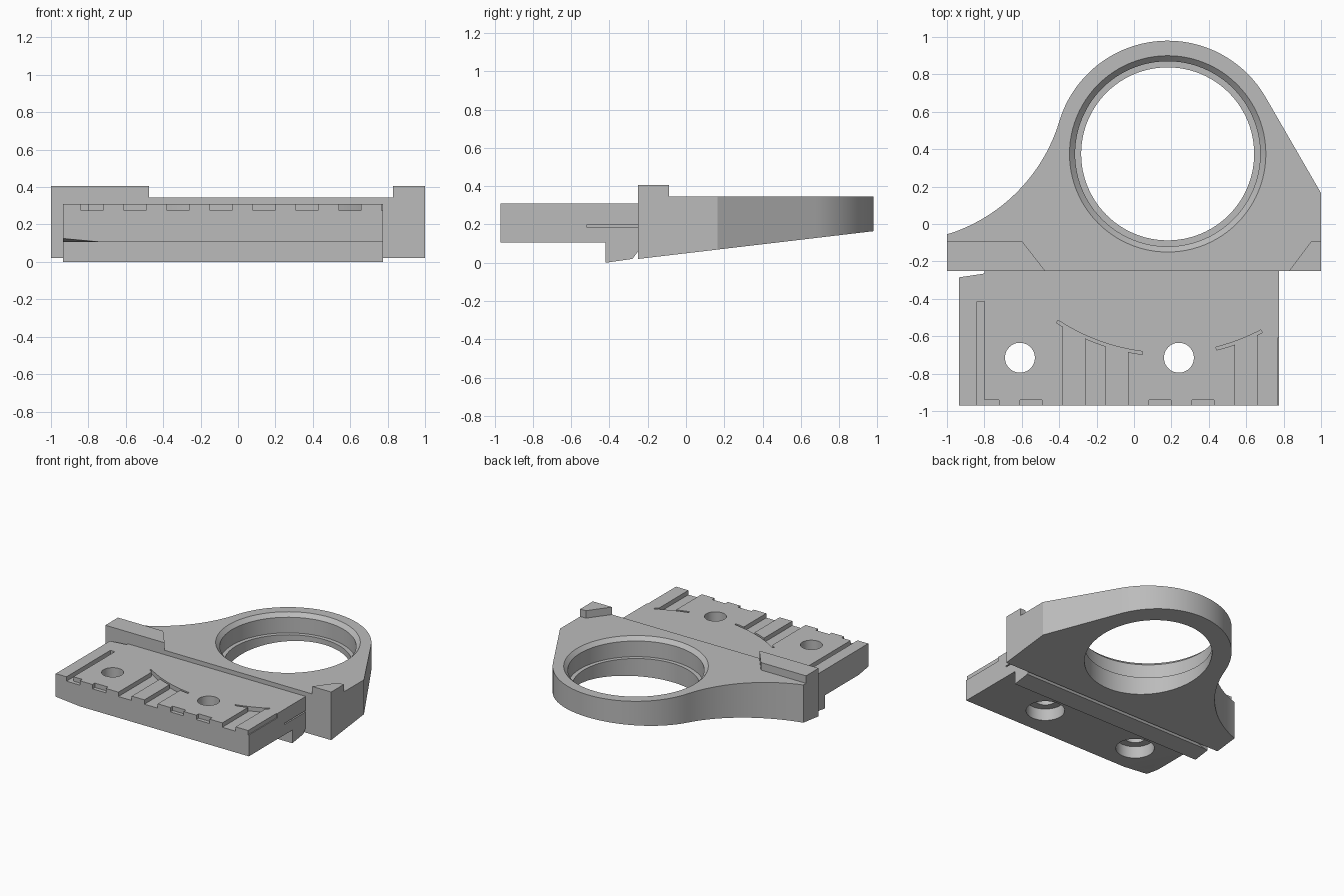
import bpy, bmesh
from math import sin, cos, radians

cube = bpy.data.objects.get("Cube")
if cube:
    bpy.data.objects.remove(cube)

grey = bpy.data.materials.new("plain grey")
grey.use_nodes = True
grey.diffuse_color = (0.5, 0.5, 0.5, 1)
grey.node_tree.nodes["Principled BSDF"].inputs["Base Color"].default_value = (0.5, 0.5, 0.5, 1)

RING = (0.18, 0.375)


def arc(centre, r, a0, a1, n):
    return [(centre[0] + r * cos(radians(a0 + (a1 - a0) * i / n)),
             centre[1] + r * sin(radians(a0 + (a1 - a0) * i / n))) for i in range(n + 1)]


def circle(centre, r, n=64):
    return arc(centre, r, 0, 360, n)[:-1]


def loft(name, rings):
    """Closed solid through matching rings of points."""
    bm = bmesh.new()
    loops = [[bm.verts.new(p) for p in ring] for ring in rings]
    n = len(loops[0])
    bm.faces.new(loops[0])
    bm.faces.new(loops[-1])
    for a, b in zip(loops, loops[1:]):
        for i in range(n):
            j = (i + 1) % n
            bm.faces.new((a[i], a[j], b[j], b[i]))
    bmesh.ops.recalc_face_normals(bm, faces=bm.faces)
    mesh = bpy.data.meshes.new(name)
    bm.to_mesh(mesh)
    bm.free()
    mesh.materials.append(grey)
    obj = bpy.data.objects.new(name, mesh)
    bpy.context.collection.objects.link(obj)
    return obj


def prism(name, outline, z0, z1):
    return loft(name, [[(x, y, z) for x, y in outline] for z in (z0, z1)])


def box(name, x0, x1, y0, y1, z0, z1):
    return prism(name, [(x0, y0), (x1, y0), (x1, y1), (x0, y1)], z0, z1)


def cut(target, cutters):
    """Subtract the cutters, then remove them."""
    for c in cutters:
        c.hide_render = True
        mod = target.modifiers.new("cut", 'BOOLEAN')
        mod.operation = 'DIFFERENCE'
        mod.solver = 'EXACT'
        mod.object = c
    graph = bpy.context.evaluated_depsgraph_get()
    graph.update()
    mesh = bpy.data.meshes.new_from_object(target.evaluated_get(graph))
    target.modifiers.clear()
    target.data = mesh
    for c in cutters:
        bpy.data.objects.remove(c)


# Ring bracket: rounded outline, underside rising towards the back
outline = [(-1, -0.25), (1, -0.25), (1, 0.165)]
outline += arc(RING, 0.605, 29.4, 163.2, 48)
outline += arc((-1.27, 0.813), 0.91, -16.8, -72.7, 24)[1:-1] + [(-1, -0.055)]
bracket = loft("ring_bracket", [
    [(x, y, 0.02 + 0.118 * (y + 0.25)) for x, y in outline],
    [(x, y, 0.345) for x, y in outline]])

# Stepped bore with a chamfered mouth
bore = [(0.4625, -0.1), (0.4625, 0.19), (0.495, 0.19), (0.495, 0.315), (0.525, 0.345), (0.525, 0.5)]
cut(bracket, [loft("bore_cutter", [[(x, y, z) for x, y in circle(RING, r, 96)] for r, z in bore])])

# Raised stops on the bracket's front corners
prism("right_stop", [(-1, -0.25), (-0.475, -0.25), (-0.6, -0.09), (-1, -0.09)], 0.34, 0.405)
prism("left_stop", [(0.83, -0.25), (1, -0.25), (1, -0.09), (0.95, -0.09)], 0.34, 0.405)

# Front plate with a keel under its back edge
section = [(-0.97, 0.105), (-0.42, 0.105), (-0.42, 0.0), (-0.28, 0.02),
           (-0.25, 0.06), (-0.25, 0.31), (-0.97, 0.31)]
plate = loft("front_plate", [[(x, y, z) for y, z in section] for x in (-0.935, 0.775)])

FLOOR, TOP, FRONT = 0.275, 0.4, -1.1
cutters = []

# Bolt holes, counterbored from below
for x in (-0.61, 0.24):
    c = (x, -0.715)
    cutters.append(loft("bolt_cutter", [[(px, py, z) for px, py in circle(c, r, 48)]
                   for r, z in ((0.14, 0), (0.14, 0.2), (0.08, 0.2), (0.08, TOP))]))

# Short notches along the front edge
for x in (-0.84, -0.61, 0.08, 0.31):
    cutters.append(box("notch_cutter", x, x + 0.118, FRONT, -0.94, FLOOR, TOP))

# Long grooves that end on the curved slot
for x0, x1 in ((-0.38, -0.262), (-0.15, -0.032), (0.54, 0.658), (0.768, 0.9)):
    ends = [(x, RING[1] - (1.075 ** 2 - (x - RING[0]) ** 2) ** 0.5) for x in (x1, x0)]
    if x1 > 0.8:
        ends = [(x1, -0.61), (x0, -0.61)]
    cutters.append(prism("groove_cutter", [(x0, FRONT), (x1, FRONT)] + ends, FLOOR, TOP))
cutters.append(box("side_groove_cutter", -0.84, -0.8, FRONT, -0.415, FLOOR, TOP))

# Curved slot around the ring's centre, in two lengths
for a0, a1 in ((236.6, 262.8), (284, 297.9)):
    cutters.append(prism("slot_cutter", arc(RING, 1.081, a0, a1, 16) + arc(RING, 1.065, a1, a0, 16),
                         FLOOR, TOP))

# Back corner relief, side slit and bevelled front corner
cutters.append(prism("relief_cutter", [(-1.1, -0.31), (-0.8, -0.265), (-0.8, -0.2), (-1.1, -0.2)], -0.1, TOP))
cutters.append(box("slit_cutter", 0.74, 0.9, -0.52, -0.2, 0.187, 0.197))
cutters.append(loft("bevel_cutter", [
    [(-0.72, -0.97, 0.105), (-0.935, -0.97, 0.125), (-0.935, -0.85, 0.105)],
    [(-0.72, -0.99, 0.05), (-0.95, -0.99, 0.05), (-0.95, -0.85, 0.05)]]))
cut(plate, cutters)

# Smooth curved walls, keep edges sharp
bpy.ops.object.select_all(action='DESELECT')
for obj in (bracket, plate):
    obj.select_set(True)
bpy.context.view_layer.objects.active = bracket
bpy.ops.object.shade_smooth_by_angle(angle=radians(25))
